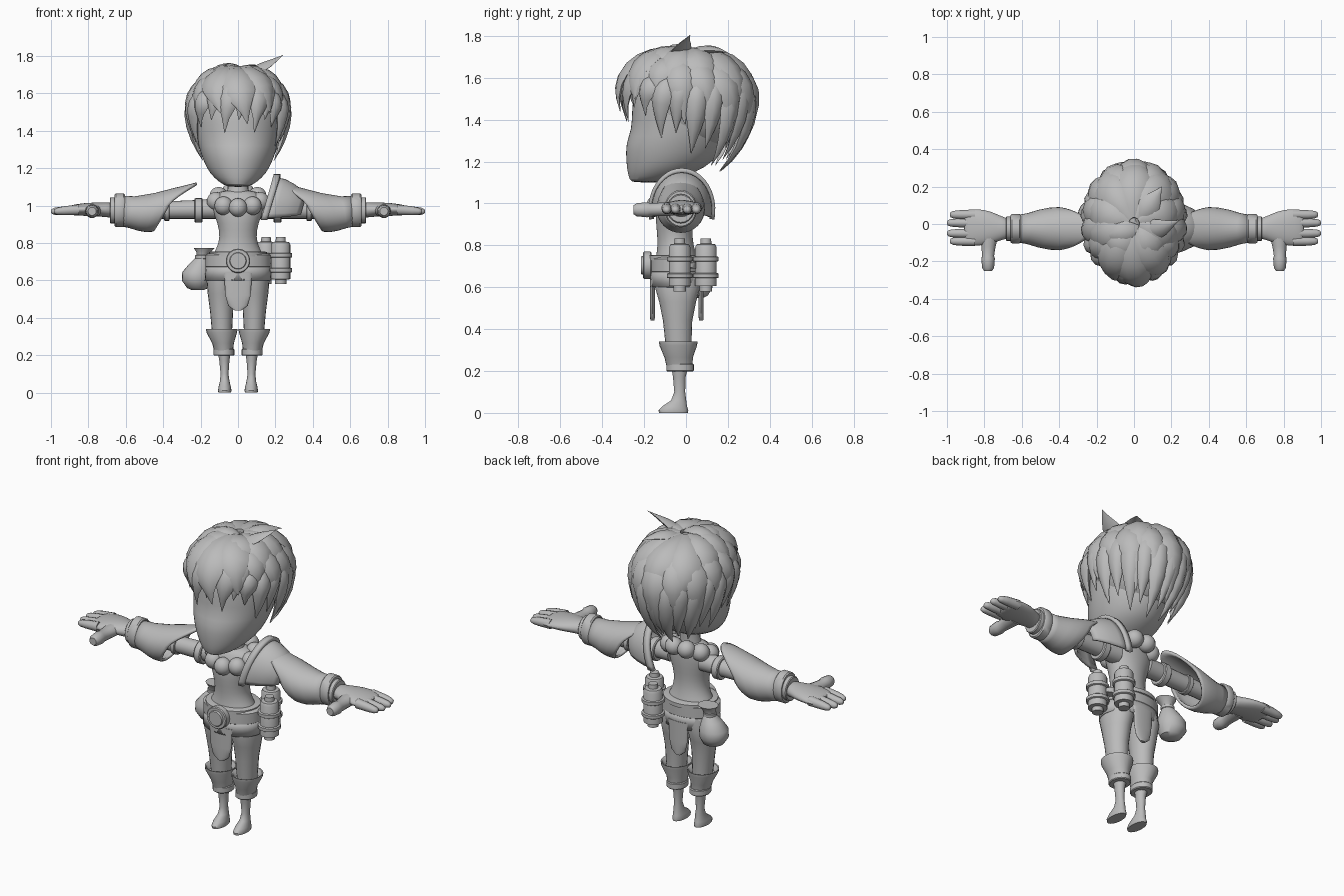
import bpy, bmesh, math
from mathutils import Vector

cube = bpy.data.objects.get("Cube")
if cube:
    bpy.data.objects.remove(cube, do_unlink=True)

mat = bpy.data.materials.new("clay_grey")
mat.use_nodes = True
GREY = (0.5, 0.5, 0.5, 1)
mat.diffuse_color = GREY
mat.node_tree.nodes["Principled BSDF"].inputs["Base Color"].default_value = GREY


def finish(name, bm, mirror=False, subsurf=0, solid=0, angle=40):
    bmesh.ops.recalc_face_normals(bm, faces=bm.faces)
    me = bpy.data.meshes.new(name)
    bm.to_mesh(me)
    bm.free()
    me.materials.append(mat)
    ob = bpy.data.objects.new(name, me)
    bpy.context.collection.objects.link(ob)
    if solid:
        m = ob.modifiers.new("Thickness", 'SOLIDIFY')
        m.thickness, m.offset = solid, 0
    if subsurf:
        ob.modifiers.new("Smooth", 'SUBSURF').levels = subsurf
        ob.modifiers["Smooth"].render_levels = subsurf
    if mirror:
        ob.modifiers.new("Mirror", 'MIRROR')
    bpy.ops.object.select_all(action='DESELECT')
    ob.select_set(True)
    bpy.context.view_layer.objects.active = ob
    bpy.ops.object.shade_smooth_by_angle(angle=math.radians(angle))
    return ob


def skin(bm, rings, closed=True, caps=True):
    vs = [[bm.verts.new(p) for p in r] for r in rings]
    n = len(vs[0])
    for a, b in zip(vs, vs[1:]):
        for i in range(n if closed else n - 1):
            j = (i + 1) % n
            bm.faces.new((a[i], a[j], b[j], b[i]))
    if caps:
        bm.faces.new(vs[0])
        bm.faces.new(vs[-1])


def loft(name, stations, axis='z', n=20, arc=(0, 360), caps=True, warp=None, **kw):
    """Elliptical rings (position, centre u, centre v, radius u, radius v) along an axis."""
    bm = bmesh.new()
    full = arc[1] - arc[0] == 360
    rings = []
    for t, u, v, ru, rv in stations:
        ring = []
        for i in range(n):
            a = math.radians(arc[0] + (arc[1] - arc[0]) * i / (n if full else n - 1))
            p, q = u + ru * math.cos(a), v + rv * math.sin(a)
            co = {'x': (t, p, q), 'y': (p, t, q), 'z': (p, q, t)}[axis]
            ring.append(warp(*co, a) if warp else co)
        rings.append(ring)
    skin(bm, rings, full, caps and full)
    return finish(name, bm, **kw)


def band(name, t0, t1, u, v, ru, rv, axis='z', **kw):
    """Short ring with softened rims."""
    b = 0.12 * (t1 - t0)
    return loft(name, [(t0, u, v, ru * .93, rv * .93), (t0 + b, u, v, ru, rv),
                       (t1 - b, u, v, ru, rv), (t1, u, v, ru * .93, rv * .93)], axis, **kw)


# Head and body
loft("head", [(1.1, 0, -.18, .04, .07), (1.11, 0, -.165, .08, .105), (1.15, 0, -.115, .13, .165),
              (1.2, 0, -.075, .17, .212), (1.29, 0, -.05, .205, .24), (1.35, 0, -.03, .218, .23),
              (1.45, 0, -.01, .235, .25), (1.55, 0, 0, .23, .25), (1.65, 0, 0, .15, .17)],
     n=28, subsurf=1)
loft("neck", [(1.04, 0, -.045, .075, .065), (1.09, 0, -.04, .055, .055), (1.2, 0, -.03, .055, .055)])
loft("torso", [(.6, 0, -.045, .13, .095), (.68, 0, -.045, .165, .115), (.74, 0, -.045, .135, .1),
               (.8, 0, -.05, .1, .085), (.87, 0, -.055, .1, .085), (.94, 0, -.055, .122, .092),
               (1.01, 0, -.05, .155, .088), (1.06, 0, -.04, .13, .075), (1.085, 0, -.04, .07, .055)],
     n=24, subsurf=1)

# Bead necklace
bm = bmesh.new()
for i in range(9):
    a = 2 * math.pi * i / 9
    c = bmesh.ops.create_uvsphere(bm, u_segments=14, v_segments=10, radius=.05)
    bmesh.ops.translate(bm, verts=c['verts'], vec=(
        .12 * math.sin(a), -.04 - .1 * math.cos(a), 1.03 - .04 * math.cos(a)))
finish("bead_necklace", bm)

# Belt, skirt and cloth flaps
band("belt", .665, .745, 0, -.045, .175, .128, n=32)
band("belt_lip", .725, .755, 0, -.045, .155, .135, n=32)
loft("hip_skirt", [(.6, 0, -.045, .172, .122), (.69, 0, -.045, .165, .12)], n=32, caps=False, solid=.012)
band("buckle_rim", -.205, -.165, 0, .705, .065, .065, 'y', n=28)
band("buckle_face", -.215, -.18, 0, .705, .045, .045, 'y', n=28)
for name, y, w in (("front_flap", -.16, .075), ("back_flap", .072, .065)):
    loft(name, [(.64, 0, y, w, .012), (.52, 0, y, w * .9, .012), (.465, 0, y, w * .7, .012),
                (.44, 0, y, w * .25, .01)])

# Legs
loft("thighs", [(.68, .08, -.045, .075, .105), (.6, .088, -.04, .08, .108), (.53, .09, -.04, .072, .088),
                (.44, .088, -.04, .062, .07), (.3, .085, -.035, .052, .06)], mirror=True)
loft("knee_cuffs", [(.31, .087, -.037, .06, .07), (.338, .087, -.037, .078, .085),
                    (.34, .087, -.037, .084, .092), (.322, .087, -.037, .082, .09),
                    (.265, .08, -.035, .058, .068), (.21, .076, -.03, .048, .06)], mirror=True)
band("ankle_rings", .198, .235, .075, -.028, .056, .066, mirror=True)
loft("shins", [(.23, .074, -.03, .036, .042), (.17, .073, -.032, .027, .03), (.1, .072, -.03, .021, .026),
               (.06, .071, -.035, .026, .036), (.03, .071, -.055, .033, .06),
               (.012, .071, -.06, .036, .071), (0, .071, -.06, .034, .069)], mirror=True)

# Arms
Y, Z = -.025, .975
loft("arms", [(.1, Y, .985, .055, .055), (.22, Y, .98, .048, .05), (.46, Y, Z, .045, .045),
              (.6, Y, Z, .05, .05)], 'x', mirror=True)
band("upper_arm_bands", .19, .232, Y, .975, .066, .066, 'x', mirror=True)
band("elbow_bands", .365, .395, Y, .975, .056, .056, 'x', mirror=True)


def sweep_cuff(x, y, z, a):
    """Draw the open end of the sleeve into a long upper point and a short lower one."""
    k = max(0, (.6 - x) / .22)
    s = math.sin(a)
    top = max(0, s) ** 1.6
    return (x - .16 * k * top + .07 * k * max(0, -s), y, z + .03 * k * k * top)


loft("gauntlet_sleeves", [(.62, Y, .97, .066, .074), (.57, Y, .965, .075, .077), (.51, Y, .965, .093, .09),
                          (.45, Y, .97, .105, .103), (.4, Y, .975, .108, .108), (.38, Y, .98, .104, .108)],
     'x', n=32, caps=False, warp=sweep_cuff, solid=.015, mirror=True)
band("sleeve_rims", .605, .66, Y, .975, .078, .09, 'x', mirror=True)
band("wrist_rings", .65, .685, Y, .975, .066, .07, 'x', mirror=True)
loft("palms", [(.66, Y, .975, .055, .045), (.71, -.022, .978, .062, .038), (.76, -.02, .98, .088, .038),
               (.83, -.018, .98, .1, .034), (.89, -.018, .976, .098, .028), (.91, -.018, .975, .085, .02)],
     'x', mirror=True, subsurf=1)
for name, y, tip in (("index_fingers", -.092, .985), ("middle_fingers", -.05, 1.0),
                     ("ring_fingers", .006, 1.0), ("little_fingers", .05, .985)):
    loft(name, [(.85, y, .978, .026, .028), (.93, y, .973, .024, .024), (tip - .02, y, .97, .02, .019),
                (tip - .005, y, .969, .014, .013), (tip, y, .969, .006, .006)], 'x', n=12, mirror=True)
loft("thumbs", [(-.06, .775, .975, .05, .034), (-.12, .778, .972, .038, .033), (-.17, .78, .97, .032, .032),
                (-.185, .78, .97, .036, .037), (-.235, .78, .97, .032, .032),
                (-.25, .78, .97, .022, .022)], 'y', n=14, mirror=True)

# Shoulder armour on the left side
def lean(x, y, z, a):
    return (x + .3 * (z - .97), y, z)


loft("shoulder_plate", [(.15, -.02, .97, .14, .175), (.2, -.02, .97, .135, .165), (.255, -.02, .97, .12, .14),
                        (.31, -.02, .97, .095, .105), (.335, -.02, .97, .07, .075)],
     'x', n=25, arc=(-12, 192), warp=lean, solid=.015)
loft("shoulder_plate_rim", [(.135, -.02, .97, .148, .187), (.17, -.02, .97, .148, .187)],
     'x', n=25, arc=(-14, 194), warp=lean, solid=.024)

# Canisters on the left hip
for name, x, y in (("front_canister", .228, -.03), ("rear_canister", .15, .095)):
    r = .052
    profile = [(.58, .03), (.605, .03), (.607, r), (.79, r), (.805, .045), (.808, .027), (.832, .025)]
    loft(name, [(z, x, y, q, q) for z, q in profile], n=18)
    for z in (.655, .735):
        band(name + "_band", z - .012, z + .012, x, y, .062, .062, n=18)
band("canister_strap", .69, .72, .15, .02, .06, .03)

# Pouch on the right hip
loft("pouch", [(.548, -.215, .05, .03, .03), (.56, -.215, .05, .058, .055), (.6, -.22, .05, .08, .078),
               (.645, -.218, .05, .08, .078), (.69, -.205, .05, .055, .055), (.725, -.192, .05, .03, .03),
               (.75, -.185, .05, .036, .036), (.775, -.18, .05, .058, .052)], n=22)
band("pouch_tie", .715, .735, -.192, .05, .037, .037)

# Hair: a cap covered in pointed locks
bm = bmesh.new()
bmesh.ops.create_uvsphere(bm, u_segments=28, v_segments=18, radius=1)
for v in bm.verts:
    v.co = Vector((0, .035, 1.48)) + Vector((v.co.x * .25, v.co.y * .275, v.co.z * .24))
finish("hair_cap", bm)


def scalp(az, phi, k):
    """Point on the hair envelope; azimuth runs from the back, polar angle from the crown."""
    a, p = math.radians(az), math.radians(phi)
    c = math.cos(p)
    return Vector((.265 * k * math.sin(p) * math.sin(a), .322 * k * math.sin(p) * math.cos(a),
                   1.48 + (.25 * k if c > 0 else .4) * c))


PROFILE = (.3, .62, .86, 1, .98, .82, .55, .27, .02)


def blade(bm, path, width, thick, centre):
    rings = []
    for i, p in enumerate(path):
        along = (path[min(i + 1, len(path) - 1)] - path[max(i - 1, 0)]).normalized()
        side = along.cross(p - centre).normalized()
        out = side.cross(along).normalized()
        w = PROFILE[i]
        ring = []
        for j in range(10):
            a = 2 * math.pi * j / 10
            c, s = math.cos(a), math.sin(a)
            ring.append(p + side * (c * w * width)
                        + out * (thick * w * s * abs(s) - 1.2 * (c * w * width) ** 2))
        rings.append(ring)
    skin(bm, rings)


def tier(name, azimuths, phi0, phi1, width, k, sweep=0, thick=.035):
    bm = bmesh.new()
    for i, az in enumerate(azimuths):
        end = phi1(az) + (6 if i % 2 else -4)
        path = []
        for s in range(9):
            t = s / 8
            path.append(scalp(az + sweep * (t - .5), phi0 + (end - phi0) * t,
                              k + .05 * math.sin(math.pi * t) - .02 * t))
        blade(bm, path, width, thick, Vector((0, 0, 1.46)))
    return finish(name, bm, angle=50)


def hairline(az):
    return 117 + 23 * math.cos(math.radians(az))


tier("lower_locks", range(-128, 129, 16), 50, hairline, .06, .93, 8)
tier("middle_locks", range(-120, 121, 24), 25, lambda a: hairline(a) - 16, .085, .97, -10)
tier("upper_locks", range(-140, 141, 35), 6, lambda a: hairline(a) - 42, .1, 1.0, 12)
tier("fringe_under_locks", (-152, -170, 172, 152, 138), 15, lambda a: 97, .075, .96, 14)
tier("fringe_locks", (-148, 180, 150), 6, lambda a: 90, .1, 1.02, -22)

# Loose tufts at the crown
bm = bmesh.new()
for start, mid, end, w in (((.02, -.04, 1.69), (.12, -.04, 1.73), (.24, .02, 1.805), .055),
                           ((.02, .0, 1.71), (.08, .1, 1.755), (.15, .2, 1.72), .06),
                           ((.05, -.04, 1.71), (-.07, -.04, 1.785), (-.19, -.08, 1.68), .06)):
    a, b, c = Vector(start), Vector(mid), Vector(end)
    blade(bm, [a * (1 - t) ** 2 + b * 2 * t * (1 - t) + c * t * t for t in (i / 8 for i in range(9))],
          w, .022, Vector((0, 0, 1.4)))
finish("crown_tufts", bm, angle=50)
